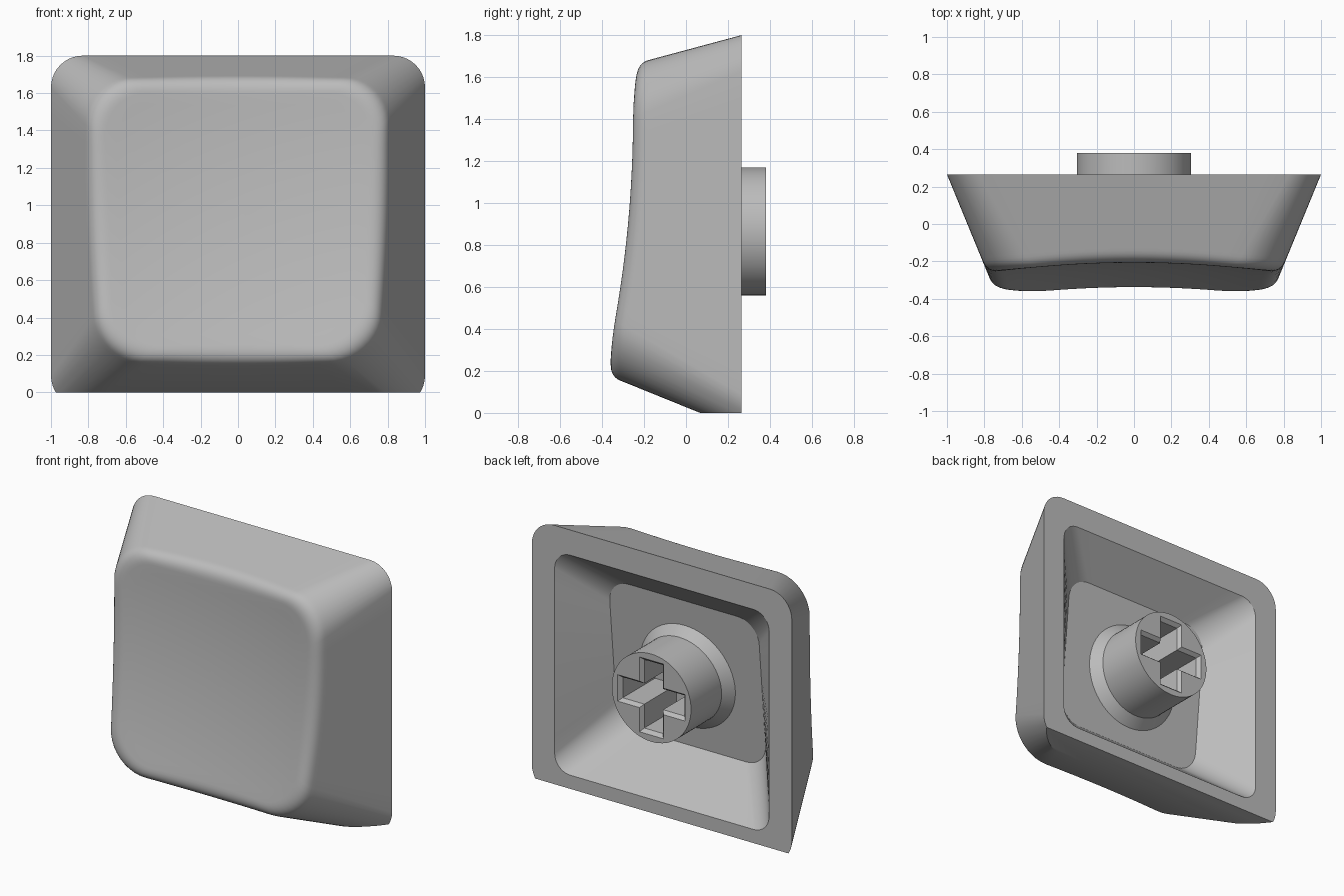
import bpy, bmesh
from math import sin, cos, pi
from mathutils import Vector

if "Cube" in bpy.data.objects:
    bpy.data.objects.remove(bpy.data.objects["Cube"], do_unlink=True)

# One plain grey plastic
grey = bpy.data.materials.new("grey_plastic")
grey.use_nodes = True
grey.diffuse_color = (0.5, 0.5, 0.5, 1)
grey.node_tree.nodes["Principled BSDF"].inputs["Base Color"].default_value = (0.5, 0.5, 0.5, 1)

BACK = 0.265           # y of the open back rim
DISH_Z = 0.92          # height of the dish centre
STEM_Z = 0.865         # height of the stem axis
TILT = 0.095           # lean of the dish and the cavity floor


def dish(x, z):
    """Depth of the shallow spherical front face."""
    dz = z - DISH_Z
    return -0.23 + TILT * dz - 0.09 * (x * x + dz * dz)


def floor(z):
    """Depth of the flat cavity floor."""
    return -0.02 + TILT * (z - STEM_Z)


def rounded_rect(half, low, high, radius, y, arc=10, side=12):
    """Ring of points: four arcs joined by subdivided straight sides."""
    mid, tall = (low + high) / 2, (high - low) / 2
    corners = []
    for i, (sx, sz) in enumerate([(1, 1), (-1, 1), (-1, -1), (1, -1)]):
        c = Vector((sx * (half - radius), y, mid + sz * (tall - radius)))
        angles = [(i + k / arc) * pi / 2 for k in range(arc + 1)]
        corners.append([c + radius * Vector((cos(a), 0, sin(a))) for a in angles])
    points = []
    for i, corner in enumerate(corners):
        start, end = corner[-1], corners[(i + 1) % 4][0]
        points += corner + [start.lerp(end, k / side) for k in range(1, side)]
    return points


def circle(radius, depth, n=64):
    """Ring about the stem axis; depth is a function of height."""
    points = []
    for k in range(n):
        a = 2 * pi * k / n
        z = STEM_Z + radius * sin(a)
        points.append(Vector((radius * cos(a), depth(z), z)))
    return points


def cross(length, width, y):
    """Plus-shaped outline about the stem axis."""
    arm = [(length, -width), (length, width), (width, width)]
    points = []
    for _ in range(4):
        points += [Vector((u, y, STEM_Z + v)) for u, v in arm]
        arm = [(-v, u) for u, v in arm]
    return points


def loft(bm, rings):
    """Bridge rings of equal size and return their vertices."""
    loops = [[bm.verts.new(p) for p in ring] for ring in rings]
    for a, b in zip(loops, loops[1:]):
        for i in range(len(a)):
            j = (i + 1) % len(a)
            bm.faces.new((a[i], a[j], b[j], b[i]))
    return loops


def finish(bm, name):
    bmesh.ops.recalc_face_normals(bm, faces=bm.faces[:])
    mesh = bpy.data.meshes.new(name)
    bm.to_mesh(mesh)
    bm.free()
    obj = bpy.data.objects.new(name, mesh)
    mesh.materials.append(grey)
    bpy.context.collection.objects.link(obj)
    bpy.ops.object.select_all(action="DESELECT")
    obj.select_set(True)
    bpy.context.view_layer.objects.active = obj
    bpy.ops.object.shade_smooth_by_angle(angle=pi / 6)
    return obj


# Cap shell: cavity, back rim, tapered walls, soft lip and dished face
bm = bmesh.new()
cavity_floor = rounded_rect(0.575, 0.36, 1.41, 0.16, 0)
for p in cavity_floor:
    p.y = floor(p.z)
cavity_rim = rounded_rect(0.825, 0.095, 1.625, 0.12, BACK)
outer_rim = rounded_rect(1.0, -0.08, 1.8, 0.17, BACK)
front = rounded_rect(0.735, 0.181, 1.627, 0.28, -0.38)

centre = Vector((0, dish(0, DISH_Z), DISH_Z))
columns = []
for base, tip in zip(outer_rim, front):
    edge = tip
    for _ in range(20):    # where the tapered wall meets the dish
        t = (dish(edge.x, edge.z) - BACK) / (tip.y - BACK)
        edge = base.lerp(tip, t)
    wall = edge + (base - edge).normalized() * 0.07
    inward = centre - edge
    inward.y = 0
    inset = edge + inward.normalized() * 0.085
    inset.y = dish(inset.x, inset.z)
    column = [base, wall.lerp(base, 0.04)]
    for k in range(9):     # rounded lip
        u = k / 8
        column.append(wall.lerp(edge, u).lerp(edge.lerp(inset, u), u))
    for k in range(1, 12):  # dished face
        p = inset.lerp(centre, k / 12)
        p.y = dish(p.x, p.z)
        column.append(p)
    columns.append(column)

loops = loft(bm, [cavity_floor, cavity_rim] + [list(r) for r in zip(*columns)])
bm.faces.new(loops[0])
hub = bm.verts.new(centre)
last = loops[-1]
for i in range(len(last)):
    bm.faces.new((last[i], last[(i + 1) % len(last)], hub))

# Flat cut along the bottom edge
bmesh.ops.bisect_plane(bm, geom=bm.verts[:] + bm.edges[:] + bm.faces[:],
                       plane_co=(0, 0, 0), plane_no=(0, 0, -1), clear_outer=True)
bmesh.ops.holes_fill(bm, edges=[e for e in bm.edges if e.is_boundary], sides=0)
finish(bm, "cap_shell")

# Stem: flared foot, round post and cross-shaped socket
bm = bmesh.new()
TIP = 0.38
post = loft(bm, [circle(0.365, lambda z: floor(z) - 0.01),
                 circle(0.365, floor),
                 circle(0.305, lambda z: floor(z) + 0.065),
                 circle(0.305, lambda z: TIP)])
socket = loft(bm, [cross(0.26, 0.092, TIP), cross(0.238, 0.072, TIP - 0.025),
                   cross(0.238, 0.072, 0.0)])
bm.faces.new(socket[-1])
rim_edges = [bm.edges.get((ring[i], ring[i - 1]))
             for ring in (post[-1], socket[0]) for i in range(len(ring))]
bmesh.ops.triangle_fill(bm, edges=rim_edges, use_beauty=True, normal=(0, 1, 0))
finish(bm, "stem")
